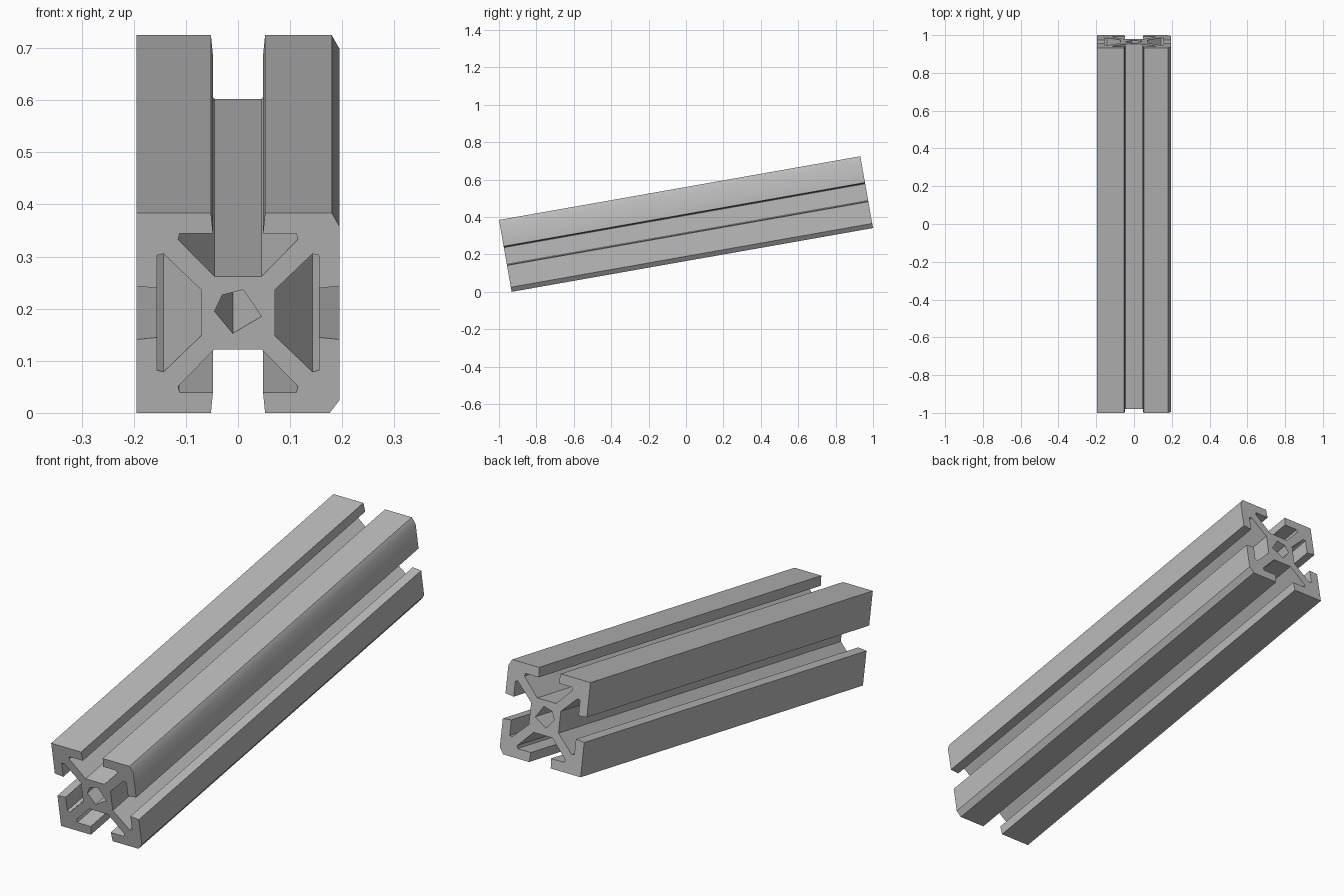
import bpy
import math
from mathutils import Matrix, Vector

default_cube = bpy.data.objects.get("Cube")
if default_cube:
    bpy.data.objects.remove(default_cube, do_unlink=True)

HALF = 0.195                 # half width of the square section
LENGTH = 1.962
TILT = math.radians(10)


def quarter_turn(points, turns):
    """Rotate section points by a number of quarter turns."""
    spin = Matrix.Rotation(turns * math.pi / 2, 2)
    return [spin @ Vector(p) for p in points]


def slot_points():
    """Undercut slot in the bottom side, from its left lip to its right lip."""
    right_half = [(0.045, -0.071), (0.115, -0.143), (0.112, -0.155),
                  (0.048, -0.155), (0.052, -HALF)]
    left_half = [(-x, y) for x, y in reversed(right_half)]
    return left_half + right_half


# Corners following each slot: the right-hand ones are bevelled
corners = [
    [(0.176, -HALF), (HALF, -0.17)],
    [(HALF, 0.168), (0.18, HALF)],
    [(-HALF, HALF)],
    [(-HALF, -HALF)],
]
outline = []
for turns, corner in enumerate(corners):
    outline += quarter_turn(slot_points(), turns)
    outline += [Vector(p) for p in corner]

# Irregular five-sided bore through the core
bore = [(-0.045, 0.003), (-0.03, 0.035), (0.01, 0.045),
        (0.045, -0.007), (-0.01, -0.04)]

# Section curve with the bore as an inner loop, extruded to a bar
section = bpy.data.curves.new("slotted_bar_section", "CURVE")
section.dimensions = "2D"
section.fill_mode = "BOTH"
section.extrude = LENGTH / 2
for loop in (outline, bore):
    spline = section.splines.new("POLY")
    spline.points.add(len(loop) - 1)
    for point, (x, y) in zip(spline.points, loop):
        point.co = (x, y, 0, 1)
    spline.use_cyclic_u = True

bar = bpy.data.objects.new("slotted_bar", section)
bpy.context.collection.objects.link(bar)
bpy.ops.object.select_all(action="DESELECT")
bar.select_set(True)
bpy.context.view_layer.objects.active = bar
bpy.ops.object.convert(target="MESH")
bar = bpy.context.view_layer.objects.active
bar.name = "slotted_bar"

# Weld the caps to the walls
bpy.ops.object.mode_set(mode="EDIT")
bpy.ops.mesh.select_all(action="SELECT")
bpy.ops.mesh.remove_doubles(threshold=0.0001)
bpy.ops.mesh.normals_make_consistent(inside=False)
bpy.ops.object.mode_set(mode="OBJECT")

# Lay the bar along y with its front end resting on the ground
bar.rotation_euler.x = math.pi / 2 + TILT
bar.location.z = LENGTH / 2 * math.sin(TILT) + HALF * math.cos(TILT)
bpy.ops.object.shade_smooth_by_angle(angle=math.radians(30))

# Plain grey metal
grey = bpy.data.materials.new("grey_metal")
grey.use_nodes = True
colour = (0.5, 0.5, 0.5, 1)
grey.diffuse_color = colour
grey.node_tree.nodes["Principled BSDF"].inputs["Base Color"].default_value = colour
bar.data.materials.clear()
bar.data.materials.append(grey)
